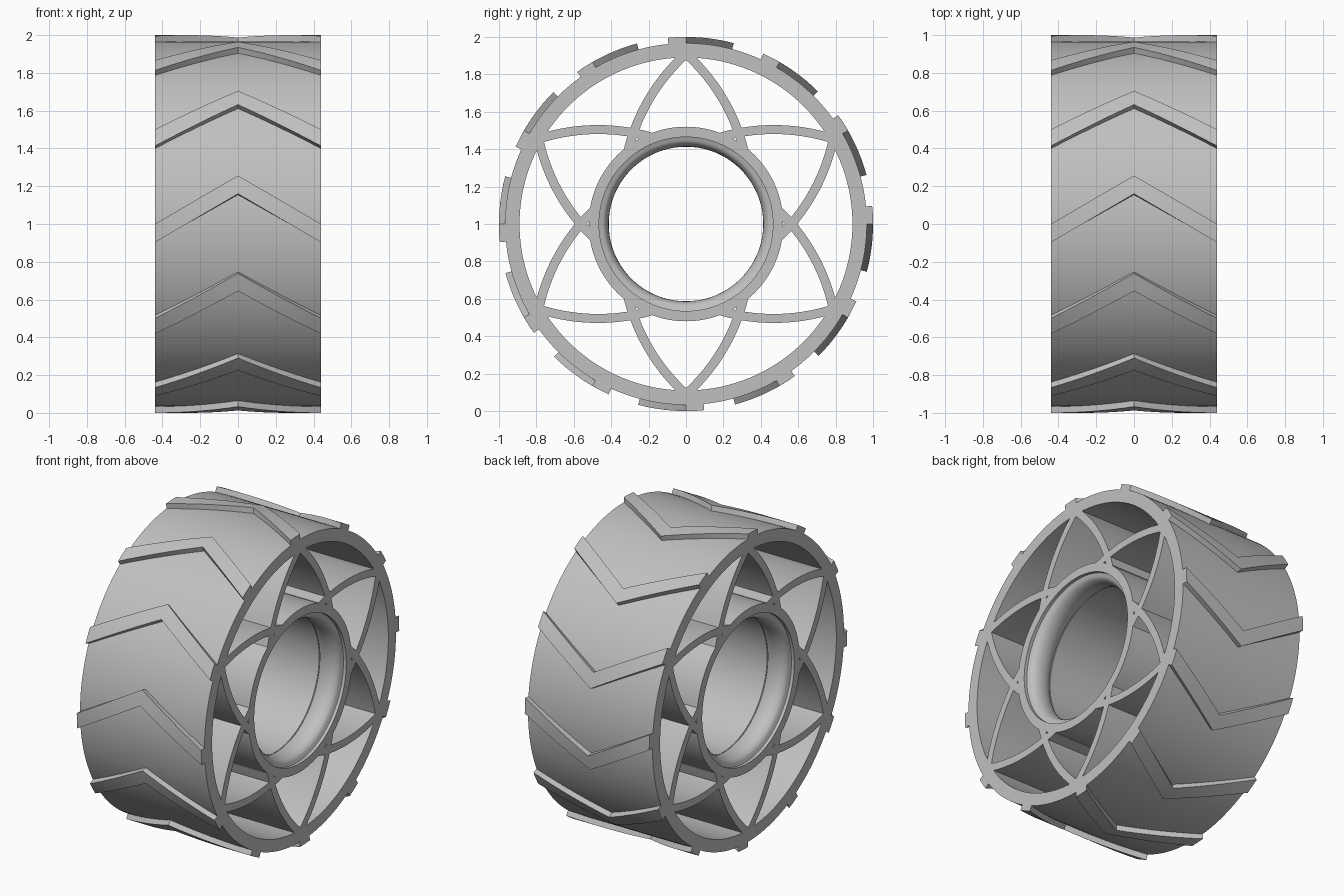
import bpy, bmesh
from math import sin, cos, pi, radians, sqrt

cube = bpy.data.objects.get("Cube")
if cube:
    bpy.data.objects.remove(cube, do_unlink=True)

HALF = 0.44      # half the wheel width
CENTRE_Z = 1.0

grey = bpy.data.materials.new("plain_grey")
grey.use_nodes = True
grey.diffuse_color = (0.53, 0.53, 0.53, 1)
grey.node_tree.nodes["Principled BSDF"].inputs["Base Color"].default_value = (0.53, 0.53, 0.53, 1)


def finish(name, bm):
    """Turn a bmesh into a smooth-shaded object at wheel height."""
    bmesh.ops.recalc_face_normals(bm, faces=bm.faces)
    mesh = bpy.data.meshes.new(name)
    bm.to_mesh(mesh)
    bm.free()
    mesh.materials.append(grey)
    obj = bpy.data.objects.new(name, mesh)
    bpy.context.collection.objects.link(obj)
    obj.location.z = CENTRE_Z
    bpy.ops.object.select_all(action='DESELECT')
    obj.select_set(True)
    bpy.context.view_layer.objects.active = obj
    bpy.ops.object.shade_smooth_by_angle(angle=radians(30))
    return obj


def bridge(bm, loops, closed):
    """Skin a run of equal vertex loops; cap the ends unless closed."""
    n = len(loops[0])
    pairs = list(zip(loops, loops[1:]))
    if closed:
        pairs.append((loops[-1], loops[0]))
    for a, b in pairs:
        for i in range(n):
            j = (i + 1) % n
            bm.faces.new((a[i], a[j], b[j], b[i]))
    if not closed:
        bm.faces.new(loops[0])
        bm.faces.new(loops[-1])


def lathe(name, profile, segments=144):
    """Revolve a closed (x, radius) profile about the axle."""
    bm = bmesh.new()
    loops = []
    for s in range(segments):
        a = 2 * pi * s / segments
        loops.append([bm.verts.new((x, r * sin(a), r * cos(a))) for x, r in profile])
    bridge(bm, loops, True)
    return finish(name, bm)


# Outer rim
lathe("rim", [(-HALF, 0.89), (HALF, 0.89), (HALF, 0.967), (-HALF, 0.967)])

# Hub with a rounded lip inside each end of the bore
STEPS = 12
lip = [(HALF, 0.465), (0.42, 0.465)]
for i in range(STEPS + 1):
    t = pi * i / STEPS
    lip.append((0.34 + 0.075 * cos(t), 0.455 - 0.042 * sin(t)))
lip.append((0.265, 0.445))
lip[-2:] = [(0.265, 0.44)]
hub = [(HALF, 0.52)] + lip + [(-x, r) for x, r in reversed(lip)] + [(-HALF, 0.52)]
lathe("hub", hub)

# Curved spokes: one arc, mirrored and repeated to make six petals
ARC_Y, ARC_Z, ARC_R, THICK = -0.47, -0.525, 1.03, 0.024
bm = bmesh.new()
for k in range(6):
    turn = k * pi / 3
    for side in (1, -1):
        loops = []
        for i in range(17):
            y0 = -0.82 + 0.63 * i / 16 - ARC_Y
            z0 = sqrt(ARC_R ** 2 - y0 ** 2)
            ring = []
            for x, off in ((-HALF, -1), (HALF, -1), (HALF, 1), (-HALF, 1)):
                f = 1 + off * THICK / ARC_R
                y, z = ARC_Y + y0 * f, ARC_Z + z0 * f
                z *= side
                ring.append(bm.verts.new((x, y * cos(turn) - z * sin(turn),
                                          y * sin(turn) + z * cos(turn))))
            loops.append(ring)
        bridge(bm, loops, False)
finish("spokes", bm)

# Chevron treads wrapped around the rim
COLS = 16
bm = bmesh.new()
for k in range(12):
    loops = []
    for i in range(COLS + 1):
        x = -HALF + 2 * HALF * i / COLS
        lead = radians(14.8) * (1 - abs(x) / HALF)
        start = k * pi / 6 + lead - radians(5.6)
        mid, end = start + radians(2.8), start + radians(5.6)
        corners = ((start, 0.96), (mid, 0.96), (end, 0.96), (end, 1), (mid, 1), (start, 1))
        loops.append([bm.verts.new((x, r * sin(a), r * cos(a))) for a, r in corners])
    bridge(bm, loops, False)
finish("chevron_treads", bm)
